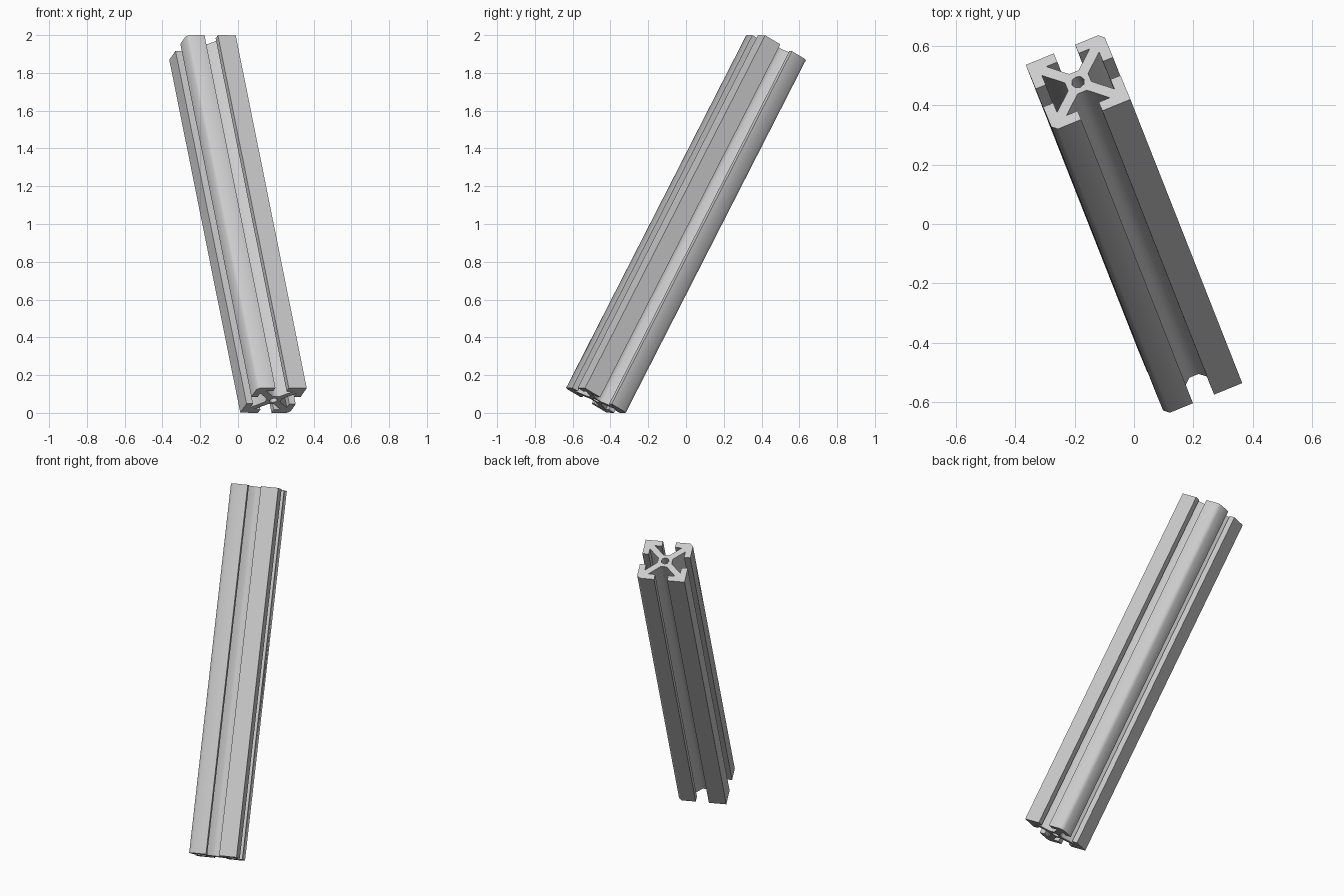
import bpy, bmesh, math
from mathutils import Vector, Matrix

cube = bpy.data.objects.get("Cube")
if cube:
    bpy.data.objects.remove(cube, do_unlink=True)

# Bare aluminium
metal = bpy.data.materials.new("light grey aluminium")
metal.use_nodes = True
grey = (0.6, 0.6, 0.6, 1)
metal.diffuse_color = grey
metal.node_tree.nodes["Principled BSDF"].inputs["Base Color"].default_value = grey

# Section proportions as fractions of the side
SLOT, LIP, CAVITY, CORE, FLOOR = 0.137, 0.37, 0.28, 0.15, 0.06
CHAMFER, BORE = 0.065, 0.08
WIDTH, DEPTH = 0.281, 0.274


def outline():
    """Four T-slots, one per side, with two opposite corners chamfered."""
    half_slot = [(SLOT, 0.5), (SLOT, LIP), (CAVITY, LIP), (FLOOR, CORE)]
    side = half_slot + [(-x, y) for x, y in reversed(half_slot)]
    points = []
    for turn in range(4):
        spin = Matrix.Rotation(turn * math.pi / 2, 2)
        if turn % 2:
            corner = [(0.5, 0.5)]
        else:
            corner = [(0.5, 0.5 - CHAMFER), (0.5 - CHAMFER, 0.5)]
        points += [spin @ Vector(p) for p in corner + side]
    return points


def bore():
    """Small hole through the core."""
    return [Vector((BORE * math.cos(i * math.pi / 4), BORE * math.sin(i * math.pi / 4)))
            for i in range(8)]


def add_loop(bm, points):
    verts = [bm.verts.new((p.x * WIDTH, p.y * DEPTH, 0)) for p in points]
    return [bm.edges.new((v, verts[(i + 1) % len(verts)])) for i, v in enumerate(verts)]


# Fill the section and extrude it along its length
axis = Vector((-0.376, 0.954, 1.868))
bm = bmesh.new()
edges = add_loop(bm, outline()) + add_loop(bm, bore())
bmesh.ops.triangle_fill(bm, edges=edges, use_beauty=True)
bmesh.ops.translate(bm, verts=bm.verts, vec=(0, 0, -axis.length / 2))
end = bmesh.ops.extrude_face_region(bm, geom=bm.faces[:], use_keep_orig=True)
bmesh.ops.translate(bm, vec=(0, 0, axis.length),
                    verts=[g for g in end["geom"] if isinstance(g, bmesh.types.BMVert)])
bmesh.ops.recalc_face_normals(bm, faces=bm.faces)

# Lean the rail into place
z = axis.normalized()
x = Vector((0.2605, 0.1076, 0))
x = (x - z * x.dot(z)).normalized()
y = z.cross(x)
lean = Matrix((x, y, z)).transposed().to_4x4()
bm.transform(Matrix.Translation((0, 0, 1)) @ lean)

mesh = bpy.data.meshes.new("slotted_rail")
bm.to_mesh(mesh)
bm.free()
mesh.materials.append(metal)
rail = bpy.data.objects.new("slotted_rail", mesh)
bpy.context.collection.objects.link(rail)

# Soften the chamfers only
bpy.ops.object.select_all(action="DESELECT")
rail.select_set(True)
bpy.context.view_layer.objects.active = rail
bpy.ops.object.shade_smooth_by_angle(angle=math.radians(50))
